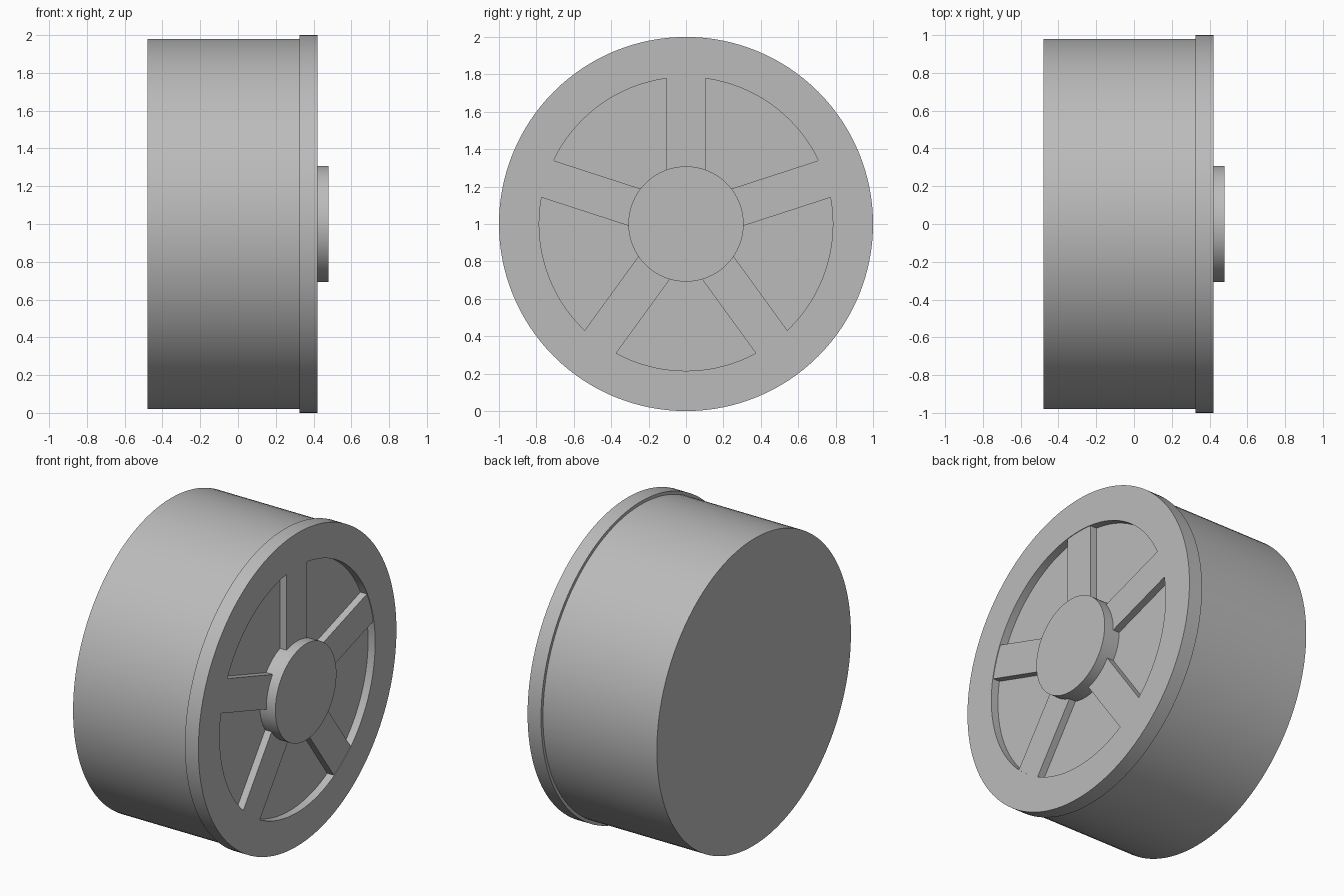
import bpy, bmesh
from math import pi, radians, sin, cos
from mathutils import Matrix, Vector

cube = bpy.data.objects.get("Cube")
if cube:
    bpy.data.objects.remove(cube, do_unlink=True)

SEGMENTS = 128
CENTRE = Vector((0, 0, 1))

grey = bpy.data.materials.new("plain grey")
grey.use_nodes = True
colour = (0.5, 0.5, 0.5, 1)
grey.diffuse_color = colour
grey.node_tree.nodes["Principled BSDF"].inputs["Base Color"].default_value = colour


def finish(name, bm):
    bmesh.ops.recalc_face_normals(bm, faces=bm.faces)
    mesh = bpy.data.meshes.new(name)
    bm.to_mesh(mesh)
    bm.free()
    mesh.materials.append(grey)
    obj = bpy.data.objects.new(name, mesh)
    bpy.context.collection.objects.link(obj)
    bpy.ops.object.select_all(action='DESELECT')
    obj.select_set(True)
    bpy.context.view_layer.objects.active = obj
    bpy.ops.object.shade_smooth_by_angle(angle=radians(30))
    return obj


def lathe(name, profile):
    """Turn (x, radius) points about the wheel axle; the ends are capped."""
    bm = bmesh.new()
    rings = []
    for x, r in profile:
        rings.append([bm.verts.new(CENTRE + Vector((x, r * cos(a), r * sin(a))))
                      for a in (2 * pi * i / SEGMENTS for i in range(SEGMENTS))])
    for a, b in zip(rings, rings[1:]):
        for i in range(SEGMENTS):
            j = (i + 1) % SEGMENTS
            bm.faces.new((a[i], a[j], b[j], b[i]))
    bm.faces.new(rings[0])
    bm.faces.new(rings[-1])
    return finish(name, bm)


# Drum with raised outer flange and a shallow recess in its face
FLOOR, FACE, RECESS = 0.37, 0.42, 0.785
lathe("wheel_drum", [(-0.48, 0.98), (0.325, 0.98), (0.325, 1.0),
                     (FACE, 1.0), (FACE, RECESS), (FLOOR, RECESS)])

# Round hub standing proud of the flange
lathe("hub", [(FLOOR - 0.02, 0.308), (0.48, 0.308)])

# Five flat spokes, the first pointing straight up
SPOKE_TOP, INNER, OUTER, WIDTH = 0.416, 0.25, 0.795, 0.208
for k in range(5):
    bm = bmesh.new()
    bottom = FLOOR - 0.02
    place = (Matrix.Translation(CENTRE) @ Matrix.Rotation(2 * pi * k / 5, 4, 'X')
             @ Matrix.Translation(((bottom + SPOKE_TOP) / 2, 0, (INNER + OUTER) / 2))
             @ Matrix.Diagonal((SPOKE_TOP - bottom, WIDTH, OUTER - INNER, 1)))
    bmesh.ops.create_cube(bm, size=1, matrix=place)
    finish(f"spoke_{k + 1}", bm)
